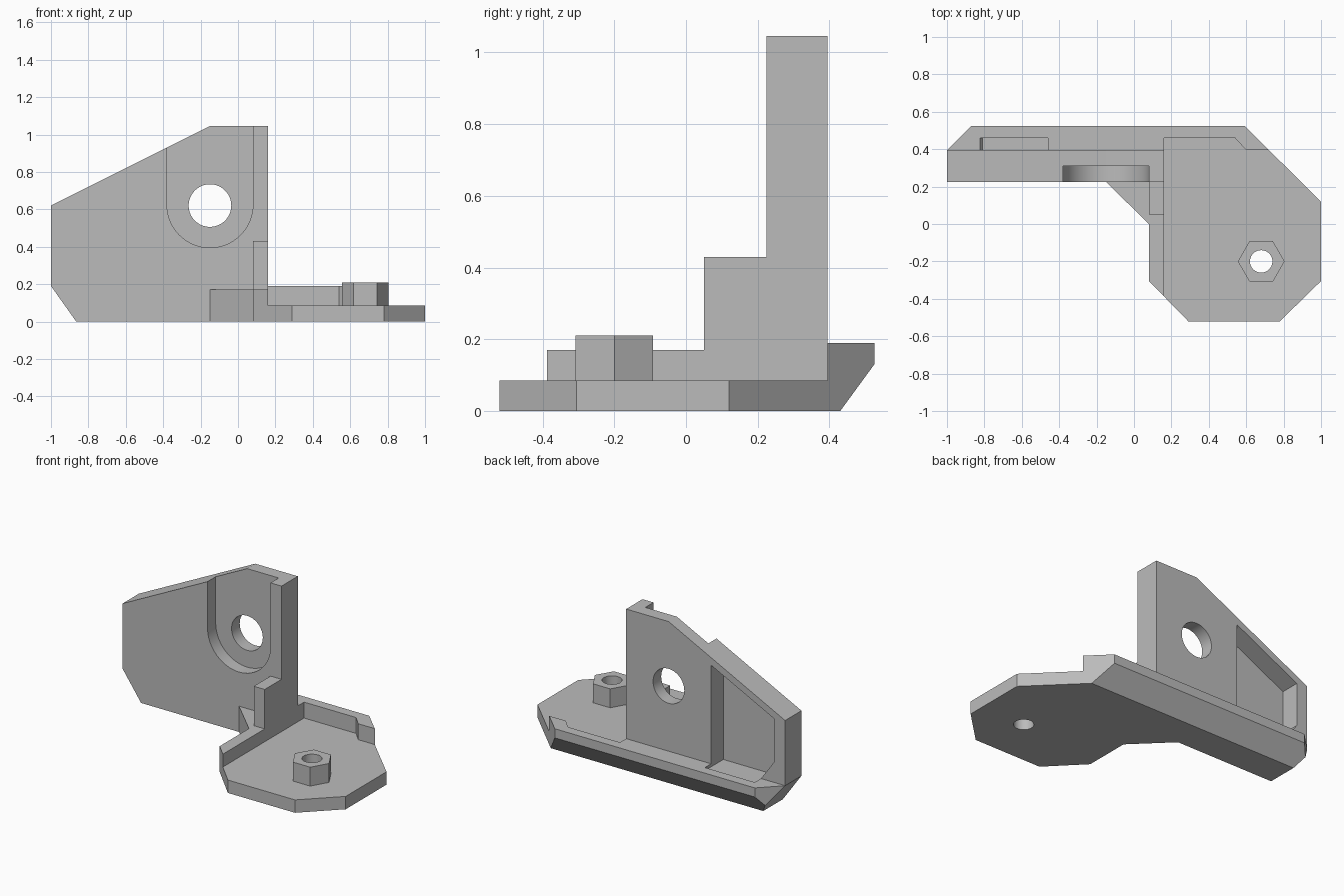
import bpy, bmesh, math
from mathutils import Vector

cube = bpy.data.objects.get("Cube")
if cube:
    bpy.data.objects.remove(cube, do_unlink=True)

grey = bpy.data.materials.new("plain_grey")
grey.use_nodes = True
grey.diffuse_color = (0.5, 0.5, 0.5, 1)
grey.node_tree.nodes["Principled BSDF"].inputs["Base Color"].default_value = (0.5, 0.5, 0.5, 1)


def prism(name, outline, lo, hi, axis="z"):
    """Extrude a 2D outline along an axis: z uses (x, y), y uses (x, z), x uses (y, z)."""
    place = {"z": lambda a, b, h: (a, b, h),
             "y": lambda a, b, h: (a, h, b),
             "x": lambda a, b, h: (h, a, b)}[axis]
    bm = bmesh.new()
    face = bm.faces.new([bm.verts.new(place(a, b, lo)) for a, b in outline])
    new = bmesh.ops.extrude_face_region(bm, geom=[face])["geom"]
    moved = [v for v in new if isinstance(v, bmesh.types.BMVert)]
    bmesh.ops.translate(bm, verts=moved, vec=Vector(place(0, 0, hi - lo)))
    bmesh.ops.recalc_face_normals(bm, faces=bm.faces)
    mesh = bpy.data.meshes.new(name)
    bm.to_mesh(mesh)
    bm.free()
    mesh.materials.append(grey)
    obj = bpy.data.objects.new(name, mesh)
    bpy.context.collection.objects.link(obj)
    return obj


def rect(a0, a1, b0, b1):
    return [(a0, b0), (a1, b0), (a1, b1), (a0, b1)]


def arc(cx, cy, r, n, start=0.0, sweep=2 * math.pi, closed=True):
    steps = n if closed else n + 1
    return [(cx + r * math.cos(start + sweep * i / n),
             cy + r * math.sin(start + sweep * i / n)) for i in range(steps)]


def combine(target, tool, operation):
    """Apply a boolean and discard the tool."""
    tool.hide_render = True
    mod = target.modifiers.new("boolean", "BOOLEAN")
    mod.operation = operation
    mod.solver = "EXACT"
    mod.object = tool
    bpy.context.view_layer.objects.active = target
    bpy.ops.object.modifier_apply(modifier=mod.name)
    bpy.data.objects.remove(tool, do_unlink=True)


# Foot with its back ledge
body = prism("bracket_body", [
    (-1, 0.225), (-0.15, 0.225), (0.08, 0), (0.08, -0.305), (0.29, -0.52), (0.78, -0.52),
    (1, -0.305), (1, 0.12), (0.59, 0.525), (-0.87, 0.525), (-1, 0.395)], 0, 0.19)

# Sunken tray on the foot, and the low kerb beside it
tray = [(0.16, -1), (2, -1), (2, 0.395), (0.6, 0.395), (0.54, 0.46), (0.16, 0.46)]
combine(body, prism("tray_cutter", tray, 0.085, 1), "DIFFERENCE")
combine(body, prism("kerb_cutter", rect(-0.5, 0.3, -1, 0.225), 0.17, 1), "DIFFERENCE")

# Upright plate and short post
plate = [(-1, 0), (0.16, 0), (0.16, 1.045), (-0.15, 1.045), (-1, 0.62)]
combine(body, prism("plate", plate, 0.225, 0.395, "y"), "UNION")
combine(body, prism("post", rect(0.08, 0.16, 0.05, 0.3), 0.05, 0.43), "UNION")

# Hexagonal boss on the tray
combine(body, prism("boss", arc(0.68, -0.2, 0.125, 6), 0.04, 0.21), "UNION")
combine(body, prism("boss_hole", arc(0.68, -0.2, 0.06, 40), -1, 1), "DIFFERENCE")

# Round-bottomed recess in the plate front, with a through hole
slot = arc(-0.15, 0.625, 0.23, 32, math.pi, math.pi, closed=False) + [(0.08, 2), (-0.38, 2)]
combine(body, prism("slot_cutter", slot, 0, 0.31, "y"), "DIFFERENCE")
combine(body, prism("plate_hole", arc(-0.15, 0.62, 0.114, 48), -1, 1, "y"), "DIFFERENCE")

# Pocket in the plate back
pocket = [(-0.46, 0.17), (-0.46, 0.84), (-0.92, 0.61), (-0.92, 0.325), (-0.81, 0.17)]
combine(body, prism("pocket_cutter", pocket, 0.268, 0.46, "y"), "DIFFERENCE")

# Bevels under the outer end and along the bottom back edge
end_cut = [(-1, 0.19), (-0.865, 0), (-0.794, -0.1), (-1.2, -0.1), (-1.2, 0.4715)]
combine(body, prism("end_cutter", end_cut, -1, 1, "y"), "DIFFERENCE")
back_cut = [(0.43, 0), (0.525, 0.13), (0.62, 0.26), (0.62, -0.13), (0.335, -0.13)]
combine(body, prism("back_cutter", back_cut, -2, 2, "x"), "DIFFERENCE")

# Smooth the round walls, keep the edges sharp
bpy.ops.object.select_all(action="DESELECT")
body.select_set(True)
bpy.context.view_layer.objects.active = body
bpy.ops.object.shade_smooth_by_angle(angle=math.radians(25))
